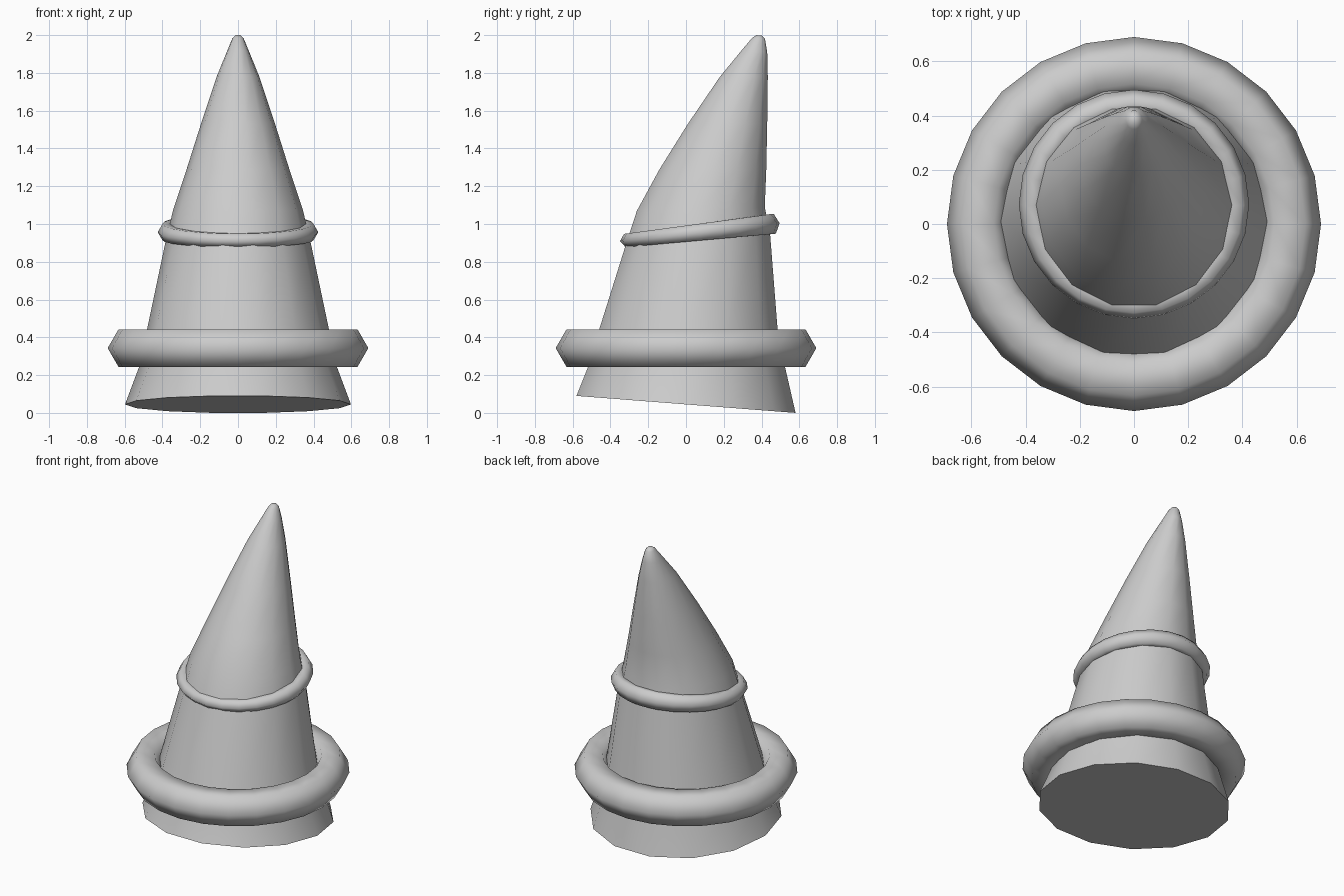
import bpy, bmesh, math
from mathutils import Matrix

if "Cube" in bpy.data.objects:
    bpy.data.objects.remove(bpy.data.objects["Cube"])

SIDES = 14

# Bent horn body: cross-sections as (front y, front z, back y, back z, half width in x)
SECTIONS = [
    (-0.58, 0.09, 0.58, 0.00, 0.598),
    (-0.52, 0.24, 0.525, 0.24, 0.525),
    (-0.46, 0.44, 0.485, 0.44, 0.482),
    (-0.325, 0.87, 0.445, 0.95, 0.383),
    (-0.26, 1.07, 0.417, 1.09, 0.342),
    (-0.14, 1.29, 0.425, 1.29, 0.272),
    (0.01, 1.53, 0.43, 1.53, 0.196),
    (0.18, 1.78, 0.433, 1.78, 0.113),
    (0.295, 1.92, 0.43, 1.91, 0.058),
    (0.35, 1.985, 0.418, 1.98, 0.03),
    (0.372, 2.0, 0.402, 1.997, 0.015),
]


def build(name, bm, angle):
    bmesh.ops.recalc_face_normals(bm, faces=bm.faces[:])
    mesh = bpy.data.meshes.new(name)
    bm.to_mesh(mesh)
    bm.free()
    ob = bpy.data.objects.new(name, mesh)
    bpy.context.collection.objects.link(ob)
    bpy.ops.object.select_all(action='DESELECT')
    ob.select_set(True)
    bpy.context.view_layer.objects.active = ob
    bpy.ops.object.shade_smooth_by_angle(angle=math.radians(angle))
    return ob


def bridge(bm, a, b):
    n = len(a)
    for i in range(n):
        j = (i + 1) % n
        bm.faces.new((a[i], a[j], b[j], b[i]))


def horn():
    bm = bmesh.new()
    flat = math.cos(math.pi / SIDES)  # flats face front and back
    rings = []
    for yf, zf, yb, zb, w in SECTIONS:
        ring = []
        for i in range(SIDES):
            a = math.tau * i / SIDES
            s = math.sin(a) / flat
            ring.append(bm.verts.new((w * math.cos(a),
                                      (yf + yb) / 2 + s * (yb - yf) / 2,
                                      (zf + zb) / 2 + s * (zb - zf) / 2)))
        rings.append(ring)
    for a, b in zip(rings, rings[1:]):
        bridge(bm, a, b)
    bm.faces.new(rings[0][::-1])
    bm.faces.new(rings[-1])
    build("horn_body", bm, 60)


def band(name, major, minor, centre, tilt=0.0, swell=0.0, segs=24):
    # Hexagonal-section ring; swell makes it thicker towards the back
    bm = bmesh.new()
    loops = []
    for i in range(segs):
        a = math.tau * i / segs
        t = 1 + swell * math.sin(a)
        loops.append([])
        for k in range(6):
            b = math.tau * k / 6
            r = major + minor * math.cos(b)
            loops[-1].append(bm.verts.new((r * math.cos(a), r * math.sin(a),
                                           t * minor * math.sin(b))))
    for i in range(segs):
        bridge(bm, loops[i], loops[(i + 1) % segs])
    bm.transform(Matrix.Translation(centre) @ Matrix.Rotation(tilt, 4, 'X'))
    build(name, bm, 85)


horn()
# Wide level ring near the base
band("lower_ring", 0.575, 0.115, (0, 0, 0.343))
# Thin tilted ring halfway up
band("upper_ring", 0.374, 0.051, (0, 0.073, 0.957), math.radians(6.4), 0.2)
